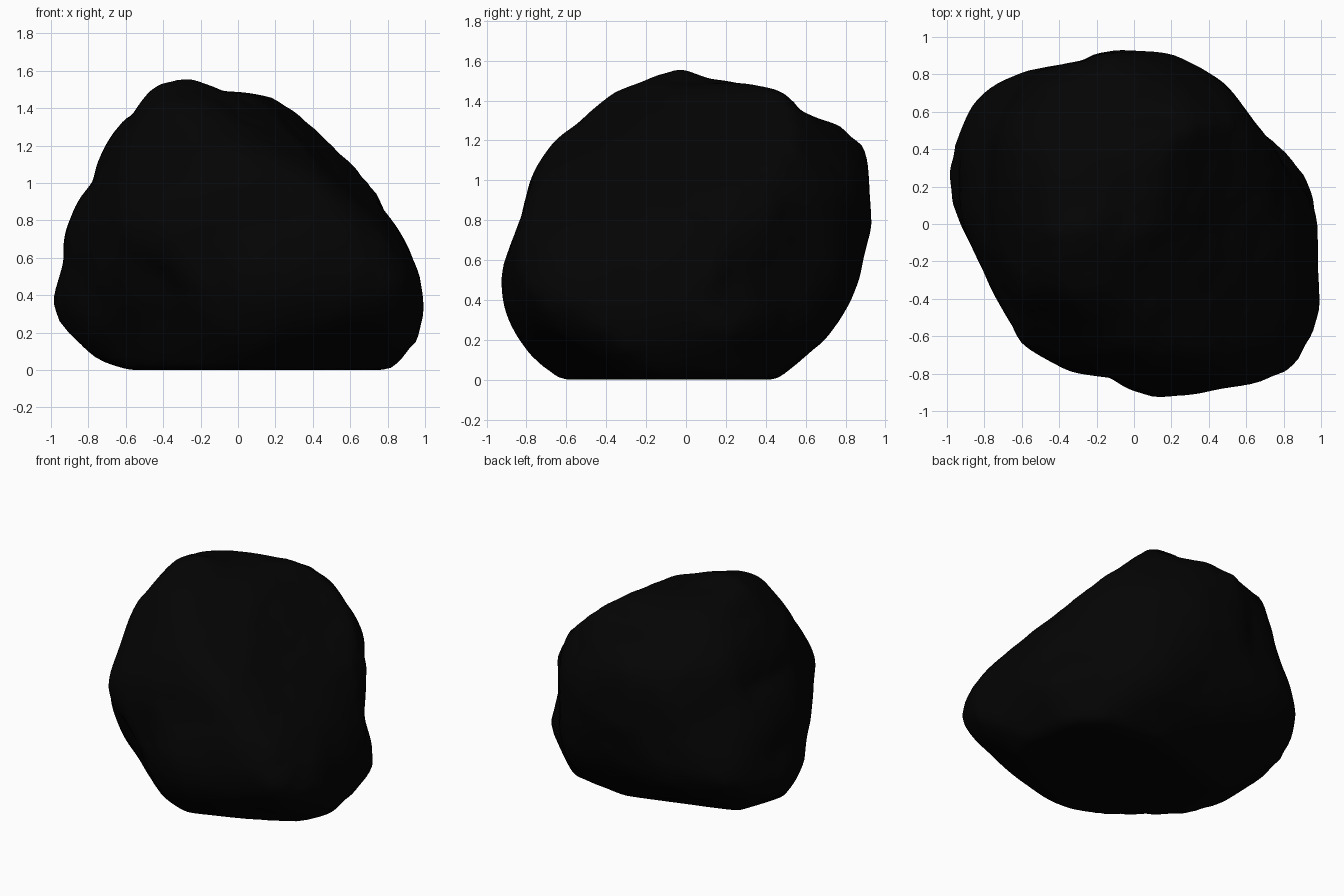
import bpy
import bmesh
from math import sin, cos, exp, atan2, radians, degrees
from mathutils import Vector, noise

cube = bpy.data.objects.get("Cube")
if cube:
    bpy.data.objects.remove(cube, do_unlink=True)

CENTRE_HEIGHT = 0.78
WEAR_ROUNDS = 45


class Profile:
    """Closed counter-clockwise outline that limits the rock across one direction."""

    def __init__(self, azimuth, elevation, points, scale=0.01):
        a, e = radians(azimuth), radians(elevation)
        self.right = Vector((cos(a), sin(a), 0))
        self.up = Vector((-sin(a) * sin(e), cos(a) * sin(e), cos(e)))
        corners = [Vector(p) * scale for p in points]
        self.edges = list(zip(corners, corners[1:] + corners[:1]))

    def flatten(self, direction):
        return Vector((direction.dot(self.right), direction.dot(self.up)))

    def reach(self, direction):
        """Distance along a direction from the centre to this outline."""
        ray = self.flatten(direction)
        best = 10.0
        for p, q in self.edges:
            if p.cross(ray) >= 0 and ray.cross(q) >= 0:
                slope = ray.cross(q - p)
                if slope > 1e-6:
                    best = min(best, p.cross(q) / slope)
        return best

    def sector(self, direction):
        """Number of the four-degree slice of the outline a direction falls in."""
        ray = self.flatten(direction)
        return int(degrees(atan2(ray.y, ray.x)) // 4)


# Outlines of the boulder, measured from its centre
front = Profile(0, 0, [
    (-58, -78), (84, -78), (94, -72), (100, -58), (100, -36), (95, -20), (82, 3),
    (78, 7), (76, 19), (58, 36), (54, 43), (24, 68), (-7, 71), (-22, 78), (-37, 78),
    (-46, 74), (-56, 58), (-62, 56), (-75, 36), (-77, 22), (-87, 12), (-94, -8),
    (-93, -20), (-100, -40), (-95, -58), (-82, -71)])

side = Profile(90, 0, [
    (-66, -78), (46, -78), (72, -56), (84, -36), (93, 0), (92, 25), (89, 46),
    (82, 50), (66, 53), (57, 57), (53, 65), (40, 69), (11, 73), (0, 78), (-7, 78),
    (-36, 66), (-66, 42), (-77, 25), (-82, 5), (-93, -22), (-92, -42), (-82, -62)])

plan = Profile(0, 90, [
    (5, -93), (24, -92), (62, -86), (77, -83), (92, -71), (100, -46), (98, -12),
    (99, 10), (90, 31), (68, 50), (53, 70), (45, 79), (17, 92), (-18, 94),
    (-27, 87), (-65, 81), (-83, 70), (-98, 40), (-100, 24), (-97, 8),
    (-61, -64), (-35, -80), (-13, -82)])

front_corner = Profile(35, 30, [
    (-35, -93), (35, -102), (60, -95), (73, -81), (88, -65), (90, -54), (82, -29),
    (85, 11), (80, 34), (62, 59), (48, 73), (3, 80), (-17, 81), (-38, 76),
    (-67, 44), (-86, -8), (-80, -33), (-66, -51), (-49, -82)], 0.01015)

back_corner = Profile(215, 30, [
    (-40, -80), (35, -92), (65, -82), (77, -61), (86, 8), (78, 25), (52, 57),
    (39, 66), (9, 63), (-33, 58), (-74, 29), (-86, 8), (-83, -10), (-90, -31),
    (-73, -65)], 0.01015)

underside = Profile(145, -20, [
    (-45, -90), (-19, -93), (14, -94), (50, -88), (100, -59), (107, -23), (92, 14),
    (82, 50), (58, 73), (31, 72), (17, 80), (7, 78), (-29, 50), (-105, -8),
    (-114, -34), (-109, -48), (-81, -65)], 0.01015)

profiles = (front, side, plan, front_corner, back_corner, underside)

# Boulder body: a sphere carved to the outlines
bm = bmesh.new()
bmesh.ops.create_icosphere(bm, subdivisions=6, radius=1)
bm.verts.index_update()
directions = [v.co.normalized() for v in bm.verts]
neighbours = [[e.other_vert(v).index for e in v.link_edges] for v in bm.verts]

slices = {}
tightest = []
for i, d in enumerate(directions):
    limits = [p.reach(d) for p in profiles]
    for p, limit in zip(profiles, limits):
        slices.setdefault((p, p.sector(d)), []).append((i, limit))
    tightest.append(1 / min(limits))

# Nearness is one over radius, so flat faces stay flat as it is averaged
nearness = list(tightest)
grounded = [CENTRE_HEIGHT + d.z / n < 0.01 for d, n in zip(directions, nearness)]


def wear(values):
    """Average each point with its neighbours, leaving the flat base alone."""
    return [old if fixed else
            max(tight, (old + sum(values[j] for j in near) / len(near)) / 2)
            for old, near, fixed, tight in zip(values, neighbours, grounded, tightest)]


# Wear down the carved ridges while every outline stays touched by the surface
for _ in range(WEAR_ROUNDS):
    nearness = wear(nearness)
    for members in slices.values():
        i, limit = min(members, key=lambda m: nearness[m[0]] * m[1])
        nearness[i] = max(tightest[i], min(nearness[i], 1 / limit))

# Weathered lumps and one hollow low on the front, fading toward the flat base
hollow = Vector((-0.47, -0.7, -0.3))
for v, d, n in zip(bm.verts, directions, nearness):
    spot = d / n
    relief = noise.noise(spot * 4) * 0.008 + noise.noise(spot * 9) * 0.006
    relief -= 0.05 * exp(-((spot - hollow).length / 0.16) ** 2)
    fade = max(0, min(1, (spot.z + CENTRE_HEIGHT) / 0.2))
    v.co = spot + d * relief * fade + Vector((0, 0, CENTRE_HEIGHT))
for _ in range(2):
    bmesh.ops.smooth_vert(bm, verts=bm.verts, factor=0.5,
                          use_axis_x=True, use_axis_y=True, use_axis_z=True)

mesh = bpy.data.meshes.new("boulder")
bm.to_mesh(mesh)
bm.free()
mesh.shade_smooth()

# Coal black stone
stone = bpy.data.materials.new("coal_black_stone")
stone.use_nodes = True
colour = (0.0011, 0.0011, 0.0011, 1)
stone.diffuse_color = colour
shader = next(n for n in stone.node_tree.nodes if n.type == "BSDF_PRINCIPLED")
shader.inputs["Base Color"].default_value = colour
shader.inputs["Roughness"].default_value = 0.9
mesh.materials.append(stone)

boulder = bpy.data.objects.new("boulder", mesh)
bpy.context.collection.objects.link(boulder)
